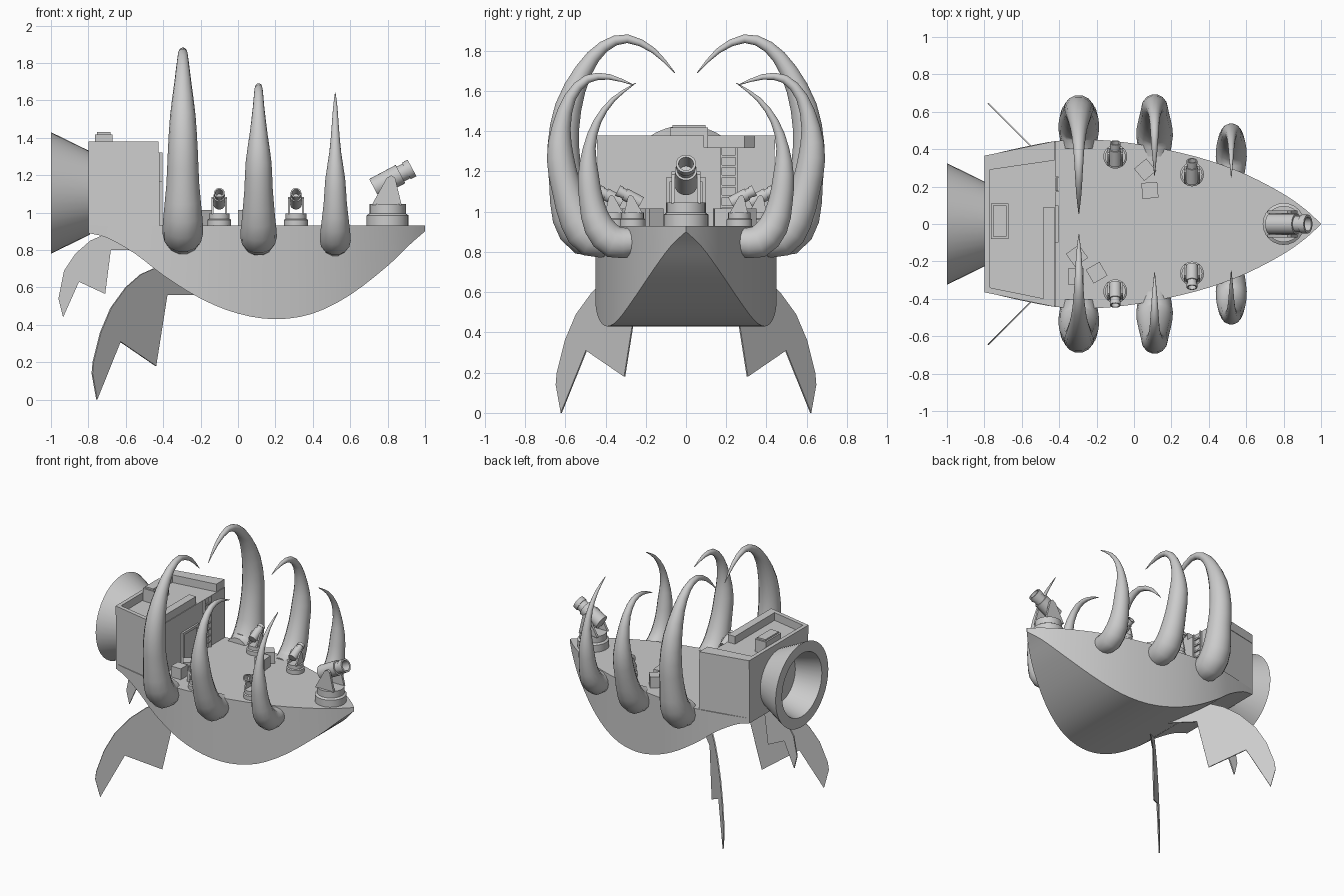
import bpy, bmesh, math
from mathutils import Vector, Matrix

if "Cube" in bpy.data.objects:
    bpy.data.objects.remove(bpy.data.objects["Cube"])


def finish(name, bm, smooth=False):
    bmesh.ops.remove_doubles(bm, verts=bm.verts, dist=0.0002)
    bmesh.ops.recalc_face_normals(bm, faces=bm.faces)
    me = bpy.data.meshes.new(name)
    bm.to_mesh(me)
    bm.free()
    ob = bpy.data.objects.new(name, me)
    bpy.context.collection.objects.link(ob)
    if smooth:
        bpy.ops.object.select_all(action='DESELECT')
        ob.select_set(True)
        bpy.context.view_layer.objects.active = ob
        bpy.ops.object.shade_smooth_by_angle(angle=math.radians(35))
    return ob


def spline(pts, n):
    """Catmull-Rom through points of any dimension."""
    P = [Vector(p) for p in pts]
    P = [2 * P[0] - P[1]] + P + [2 * P[-1] - P[-2]]
    out = []
    for i in range(1, len(P) - 2):
        a, b, c, d = P[i - 1:i + 3]
        for k in range(n):
            t = k / n
            out.append(0.5 * (2 * b + (c - a) * t + (2 * a - 5 * b + 4 * c - d) * t * t
                              + (3 * b - a - 3 * c + d) * t ** 3))
    return out + [P[-2]]


def bridge(bm, loops):
    """Skin a list of closed loops and cap both ends."""
    rings = [[bm.verts.new(p) for p in loop] for loop in loops]
    n = len(rings[0])
    for a, b in zip(rings, rings[1:]):
        for i in range(n):
            j = (i + 1) % n
            bm.faces.new((a[i], a[j], b[j], b[i]))
    bm.faces.new(rings[0][::-1])
    bm.faces.new(rings[-1])


def prism(bm, pts, a, b):
    bridge(bm, [[a(*p) for p in pts], [b(*p) for p in pts]])


def slab(bm, pts, z0, z1):
    prism(bm, pts, lambda x, y: (x, y, z0), lambda x, y: (x, y, z1))


def box(bm, x0, x1, y0, y1, z0, z1):
    slab(bm, [(x0, y0), (x1, y0), (x1, y1), (x0, y1)], z0, z1)


def lathe(bm, prof, M, n=24):
    """Revolve (radius, height) points about local z, then place with M."""
    bridge(bm, [[M @ Vector((max(r, 0.0005) * math.cos(k * math.tau / n),
                             max(r, 0.0005) * math.sin(k * math.tau / n), h))
                 for k in range(n)] for r, h in prof])


DECK = 0.93
# Hull: stations of (x, half width, keel height)
stations = [(-.8, .362, .89), (-.7, .387, .865), (-.55, .42, .78), (-.4, .445, .665), (-.2, .45, .54),
            (0, .43, .46), (.2, .392, .43), (.4, .34, .46), (.6, .265, .56),
            (.8, .16, .715), (.92, .075, .83), (1, .001, .90)]
bm = bmesh.new()
bridge(bm, [[(x, -w, zb), (x, w, zb), (x, w, DECK), (x, -w, DECK)]
            for x, w, zb in spline(stations, 3)])
finish("hull", bm, True)

# Cabin with roof parapet, open where the ladder arrives
bm = bmesh.new()
slab(bm, [(-.8, -.362), (-.42, -.44), (-.42, .44), (-.8, .362)], DECK - .02, 1.32)
finish("cabin", bm)
bm = bmesh.new()
slab(bm, [(-.8, -.365), (-.425, -.443), (-.425, -.41), (-.77, -.34)], 1.31, 1.38)
slab(bm, [(-.8, .365), (-.425, .443), (-.425, .34), (-.77, .29)], 1.31, 1.38)
slab(bm, [(-.8, -.365), (-.77, -.34), (-.77, .29), (-.8, .365)], 1.31, 1.38)
slab(bm, [(-.485, -.4), (-.425, -.412), (-.425, .09), (-.485, .09)], 1.31, 1.38)
finish("roof_parapet", bm)

bm = bmesh.new()
box(bm, -.765, -.67, -.08, .11, 1.31, 1.43)
bmesh.ops.recalc_face_normals(bm, faces=bm.faces)
bmesh.ops.bevel(bm, geom=[e for e in bm.edges if min(v.co.z for v in e.verts) > 1.4],
                offset=.012, segments=2, affect='EDGES')
finish("roof_hatch", bm)

# Door frame with a recessed door
bm = bmesh.new()
for y in (-.1, .08):
    box(bm, -.43, -.405, y, y + .02, DECK, 1.17)
box(bm, -.43, -.405, -.1, .1, 1.15, 1.17)
box(bm, -.43, -.415, -.08, .08, DECK, 1.15)
finish("door", bm)

bm = bmesh.new()
for y in (.17, .245):
    box(bm, -.43, -.405, y, y + .01, DECK, 1.32)
for k in range(7):
    z = .97 + k * .05
    box(bm, -.418, -.408, .175, .25, z, z + .012)
finish("ladder", bm)

# Rear thruster nozzle
bm = bmesh.new()
M = Matrix.Translation((-.79, 0, 1.105)) @ Matrix.Rotation(-math.pi / 2, 4, 'Y')
lathe(bm, [(0, 0), (.222, 0), (.325, .21), (.245, .21), (.19, .02), (0, .02)], M, 40)
finish("thruster_nozzle", bm, True)

# Fins: one upright tail fin and two splayed lower fins
big = [(-.43, .71), (-.52, .67), (-.6, .6), (-.68, .49), (-.735, .36), (-.775, .2), (-.78, .14),
       (-.755, 0), (-.63, .31), (-.44, .18), (-.38, .56), (-.2, .56)]
for s, side in ((1, "left"), (-1, "right")):
    bm = bmesh.new()
    prism(bm, big, lambda x, z: (x - .003, s * (-x - .138), z),
          lambda x, z: (x + .003, s * (-x - .132), z))
    finish("lower_fin_" + side, bm)
bm = bmesh.new()
tail = [(-.7, .89), (-.79, .85), (-.87, .78), (-.93, .69), (-.96, .54), (-.935, .44), (-.85, .63),
        (-.71, .565), (-.68, .8), (-.57, .8), (-.6, .83)]
prism(bm, tail, lambda x, z: (x, -.005, z), lambda x, z: (x, .005, z))
finish("tail_fin", bm)

# Curved claws: x position and a path of (y, z, radius)
claws = {
    "rear": (-.295, [(.40, .88, .09), (.50, .885, .108), (.565, .98, .104), (.595, 1.15, .088),
                     (.61, 1.33, .08), (.585, 1.52, .068), (.51, 1.70, .045), (.41, 1.82, .03),
                     (.29, 1.86, .022), (.16, 1.80, .014), (.055, 1.69, .002)]),
    "middle": (.11, [(.36, .86, .08), (.47, .87, .098), (.54, .96, .09), (.595, 1.12, .076),
                     (.625, 1.27, .069), (.62, 1.42, .048), (.575, 1.57, .03), (.49, 1.66, .022),
                     (.38, 1.67, .014), (.26, 1.63, .002)]),
    "front": (.52, [(.26, .85, .07), (.36, .85, .083), (.435, .93, .076), (.47, 1.05, .062),
                    (.485, 1.18, .053), (.48, 1.32, .032), (.44, 1.45, .02), (.36, 1.56, .012),
                    (.25, 1.64, .002)]),
}
for label, (cx, path) in claws.items():
    pts = spline(path, 2)
    for s, side in ((1, "left"), (-1, "right")):
        loops = []
        for i, (y, z, r) in enumerate(pts):
            t = (pts[min(i + 1, len(pts) - 1)] - pts[max(i - 1, 0)]).xy.normalized()
            loops.append([(cx + r * math.cos(a), s * (y - t.y * r * math.sin(a)),
                           z + t.x * r * math.sin(a))
                          for a in (k * math.tau / 14 for k in range(14))])
        bm = bmesh.new()
        bridge(bm, loops)
        finish(f"{label}_claw_{side}", bm, True)


# Deck cannons: stepped turntable, yoke plates and raised hollow barrel
def cannon(name, x, y, size, turn):
    bm = bmesh.new()
    lathe(bm, [(0, 0), (.112, 0), (.112, .055), (.097, .065), (.097, .115), (0, .115)], Matrix())
    for s in (1, -1):
        prism(bm, [(-.085, .11), (.075, .11), (.04, .255), (.02, .27), (-.005, .255)],
              lambda u, w: (u, s * .055, w), lambda u, w: (u, s * .073, w))
    B = Matrix.Translation((.02, 0, .25)) @ Matrix.Rotation(math.radians(62), 4, 'Y')
    lathe(bm, [(0, -.105), (.055, -.105), (.055, .055), (.044, .055), (.044, .09), (.05, .09),
               (.05, .125), (.037, .125), (.037, .03), (0, .03)], B)
    bm.transform(Matrix.Translation((x, y, DECK)) @ Matrix.Rotation(turn, 4, 'Z')
                 @ Matrix.Scale(size, 4))
    finish(name, bm, True)


cannon("bow_cannon", .8, 0, 1, 0)
for s, side in ((1, "left"), (-1, "right")):
    cannon("rear_deck_cannon_" + side, -.1, s * .36, .57, s * math.pi / 2)
    cannon("front_deck_cannon_" + side, .31, s * .265, .57, s * math.pi / 2)

# Framed crates
for i, (x, y, ang) in enumerate([(.06, .29, 40), (.085, .18, 5), (-.305, -.17, 35),
                                 (-.31, -.28, 0), (-.2, -.26, 30)]):
    bm = bmesh.new()
    bmesh.ops.create_cube(bm, size=.085)
    bmesh.ops.inset_individual(bm, faces=bm.faces[:], thickness=.01, depth=0)
    inner = [f for f in bm.faces if f.calc_area() < .0045 and
             all(len(v.link_edges) == 4 or len(v.link_edges) == 3 for v in f.verts) and
             max(abs(c) for c in f.calc_center_median()) > .04 and
             sorted(abs(c) for c in f.calc_center_median())[1] < .001]
    for f in inner:
        bmesh.ops.translate(bm, verts=f.verts[:], vec=-f.normal * .007)
    bm.transform(Matrix.Translation((x, y, DECK + .0425)) @ Matrix.Rotation(math.radians(ang), 4, 'Z'))
    finish(f"crate_{i + 1}", bm)
